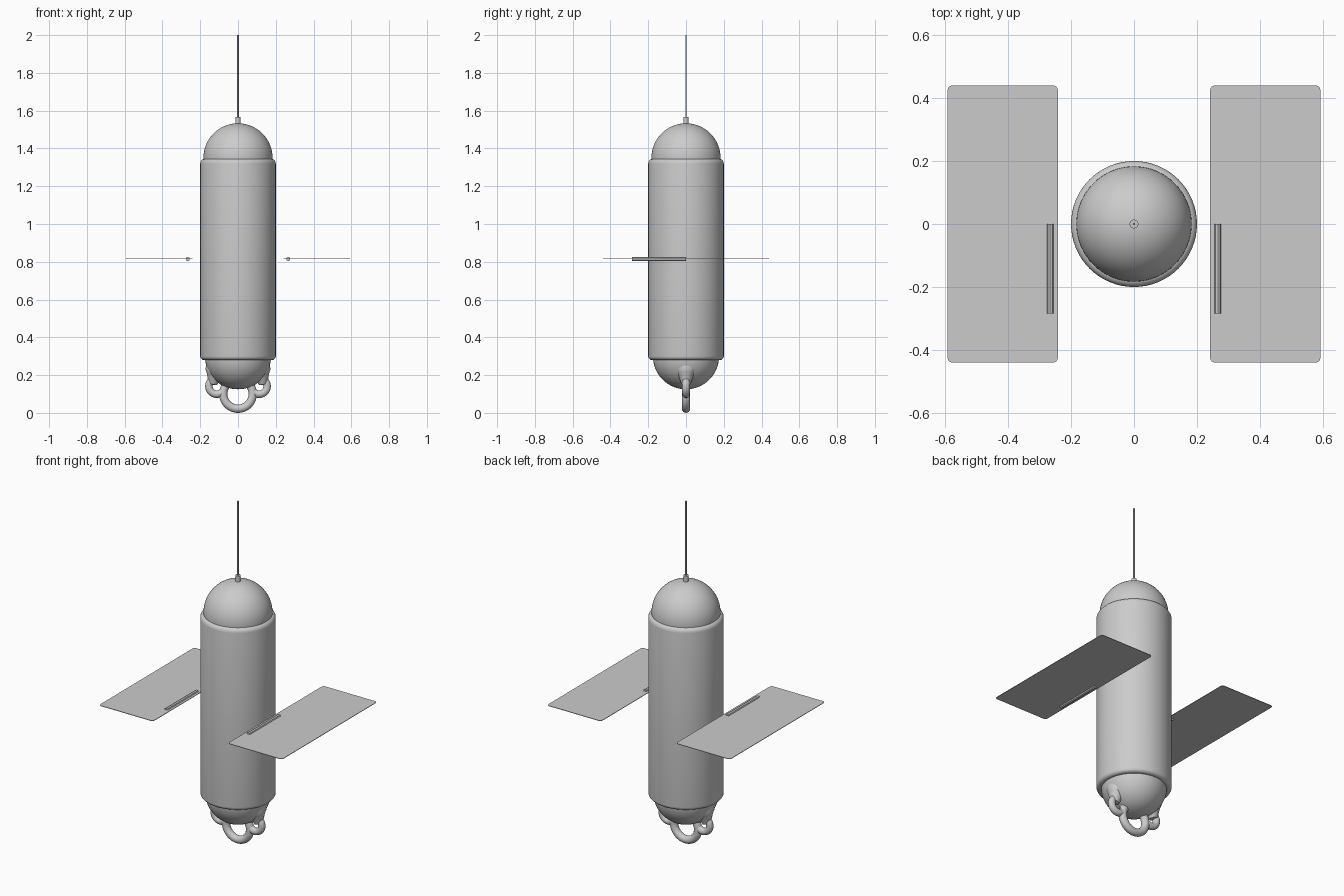
import bpy
import bmesh
from math import sin, cos, pi, radians
from mathutils import Matrix

cube = bpy.data.objects.get("Cube")
if cube:
    bpy.data.objects.remove(cube, do_unlink=True)

grey = bpy.data.materials.new("plain_grey")
grey.use_nodes = True
grey.diffuse_color = (0.6, 0.6, 0.6, 1)
grey.node_tree.nodes["Principled BSDF"].inputs["Base Color"].default_value = (0.6, 0.6, 0.6, 1)


def finish(obj, name):
    obj.name = name
    obj.data.materials.clear()
    obj.data.materials.append(grey)
    bpy.ops.object.select_all(action="DESELECT")
    obj.select_set(True)
    bpy.context.view_layer.objects.active = obj
    bpy.ops.object.shade_smooth_by_angle(angle=radians(35))
    return obj


def from_bmesh(bm, name):
    bmesh.ops.recalc_face_normals(bm, faces=bm.faces)
    mesh = bpy.data.meshes.new(name)
    bm.to_mesh(mesh)
    bm.free()
    obj = bpy.data.objects.new(name, mesh)
    bpy.context.collection.objects.link(obj)
    return finish(obj, name)


def lathe(name, profile, sides, matrix=Matrix()):
    """Turn (radius, height) points around z."""
    bm = bmesh.new()
    verts = [bm.verts.new((r, 0, z)) for r, z in profile]
    edges = [bm.edges.new(pair) for pair in zip(verts, verts[1:])]
    bmesh.ops.spin(bm, geom=verts + edges, angle=2 * pi, steps=sides,
                   axis=(0, 0, 1), cent=(0, 0, 0))
    bmesh.ops.remove_doubles(bm, verts=bm.verts, dist=0.00005)
    bmesh.ops.transform(bm, matrix=matrix, verts=bm.verts)
    return from_bmesh(bm, name)


def arc(cx, cz, r, start, end, steps):
    angles = [radians(start + (end - start) * i / steps) for i in range(steps + 1)]
    return [(cx + r * cos(a), cz + r * sin(a)) for a in angles]


def ring(name, x, z, major, minor):
    bpy.ops.mesh.primitive_torus_add(
        major_radius=major, minor_radius=minor, major_segments=40,
        minor_segments=16, location=(x, 0, z), rotation=(pi / 2, 0, 0))
    return finish(bpy.context.object, name)


# Main hull with rounded rims
hull = ([(0, 0.28)] + arc(0.18, 0.30, 0.02, -90, 0, 5)
        + arc(0.175, 1.32, 0.025, 0, 90, 5) + [(0, 1.345)])
lathe("hull", hull, 64)

# Domes at both ends
lathe("top_dome", arc(0, 1.35, 0.183, -4, 90, 20), 64)
lathe("bottom_dome", arc(0, 0.30, 0.175, -90, 0, 20), 64)

# Antenna and its socket
lathe("antenna_socket", [(0, 1.52), (0.014, 1.52), (0.014, 1.567), (0, 1.567)], 16)
lathe("antenna", [(0, 1.55), (0.004, 1.55), (0.004, 2), (0, 2)], 10)

# Rings and tapered lugs under the hull
ring("centre_ring", 0, 0.1, 0.078, 0.022)
lug = [(0, 0.045), (0.05, 0.045), (0.055, 0.04), (0.055, 0.015),
       (0.045, 0), (0.022, -0.055), (0, -0.06)]

for side, label in ((1, "left"), (-1, "right")):
    place = Matrix.Translation((side * 0.122, 0, 0.205)) @ Matrix.Rotation(
        side * radians(-12), 4, "Y")
    lathe(label + "_lug", lug, 32, place)
    ring(label + "_ring", side * 0.112, 0.141, 0.042, 0.02)

    # Thin wing panel with rounded corners
    bm = bmesh.new()
    bmesh.ops.create_cube(bm, size=1, matrix=Matrix.Translation(
        (side * 0.417, 0, 0.815)) @ Matrix.Diagonal((0.35, 0.88, 0.003, 1)))
    corners = [e for e in bm.edges
               if abs(e.verts[0].co.z - e.verts[1].co.z) > 0.001]
    bmesh.ops.bevel(bm, geom=corners, offset=0.015, segments=4,
                    profile=0.5, affect="EDGES")
    from_bmesh(bm, label + "_panel")

    # Hinge rod along the inner edge of the panel
    lathe(label + "_rod", [(0, 0), (0.011, 0), (0.011, 0.285), (0, 0.285)], 8,
          Matrix.Translation((side * 0.266, 0, 0.815)) @ Matrix.Rotation(pi / 2, 4, "X"))
